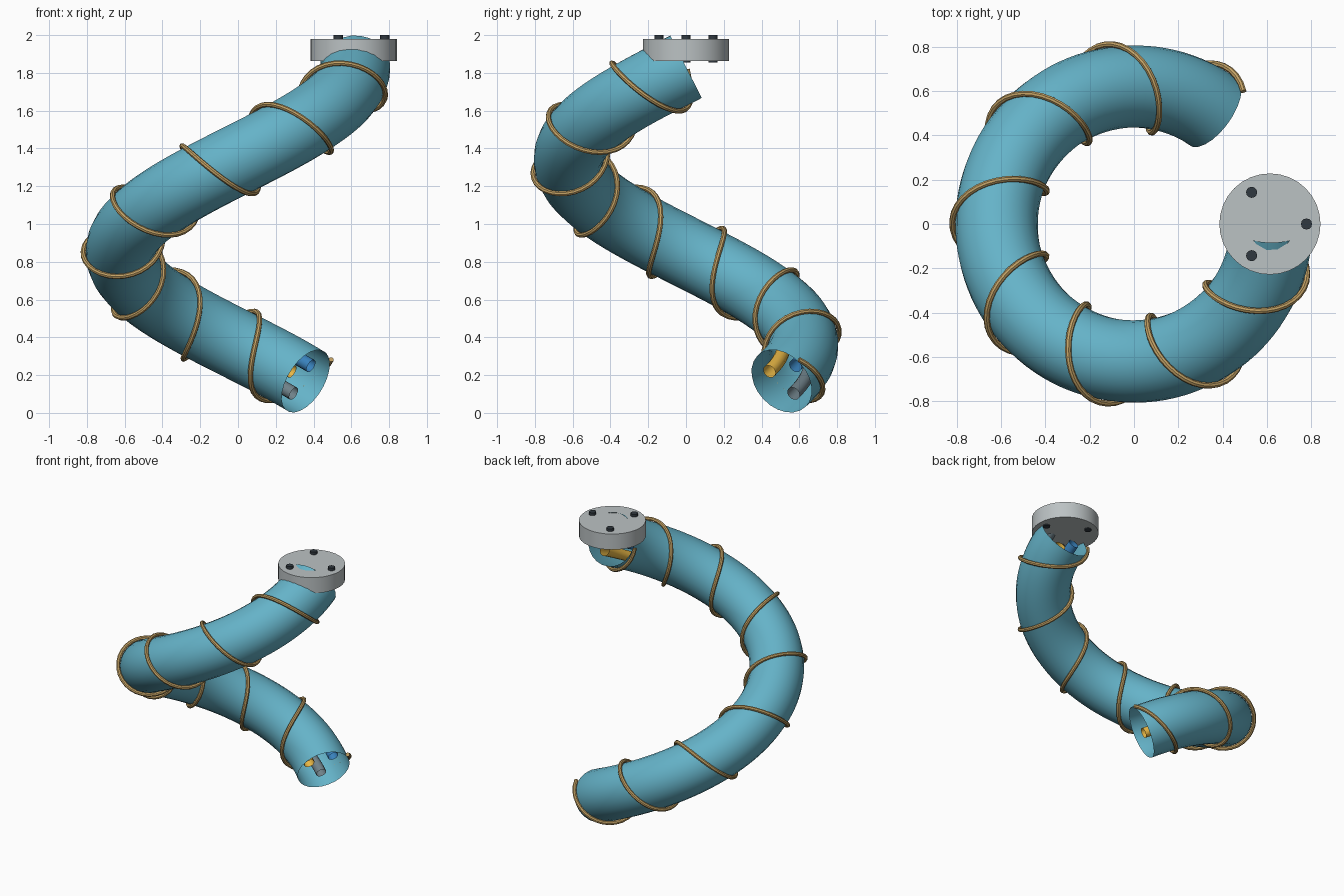
import bpy, bmesh
from math import sin, cos, radians, pi
from mathutils import Vector

if "Cube" in bpy.data.objects:
    bpy.data.objects.remove(bpy.data.objects["Cube"])

A0, A1 = radians(54.7), radians(360)      # angular span of the helix
R, Z0, Z1 = 0.62, 0.168, 1.832            # helix radius and end heights
RISE = (Z1 - Z0) / (A1 - A0)


def material(name, rgb):
    m = bpy.data.materials.new(name)
    m.diffuse_color = (*rgb, 1)
    m.use_nodes = True
    m.node_tree.nodes["Principled BSDF"].inputs["Base Color"].default_value = m.diffuse_color
    return m


def finish(bm, name, mat=None):
    me = bpy.data.meshes.new(name)
    bm.to_mesh(me)
    bm.free()
    ob = bpy.data.objects.new(name, me)
    bpy.context.collection.objects.link(ob)
    if mat:
        me.materials.append(mat)
    bpy.ops.object.select_all(action='DESELECT')
    ob.select_set(True)
    bpy.context.view_layer.objects.active = ob
    bpy.ops.object.shade_smooth_by_angle(angle=radians(35))
    return ob


def helix(a, dist=0.0, phi=0.0):
    """Point around the main helix: phi 0 is outward, 90 degrees is upward."""
    n = Vector((cos(a), sin(a), 0))
    t = Vector((-R * sin(a), R * cos(a), RISE)).normalized()
    return R * n + Vector((0, 0, Z0 + RISE * (a - A0))) + dist * (cos(phi) * n + sin(phi) * n.cross(t))


def sweep(name, path, radius, steps, sides, mat, caps=False):
    """Round tube along path(u), u from 0 to 1, with a twist-free frame."""
    bm = bmesh.new()
    rings, side = [], Vector((0.3, 0.5, 0.8))
    for i in range(steps + 1):
        u = i / steps
        t = (path(u + 1e-3) - path(u - 1e-3)).normalized()
        side = (side - t * side.dot(t)).normalized()
        up = t.cross(side)
        rings.append([bm.verts.new(path(u) + radius * (cos(k) * side + sin(k) * up))
                      for k in (2 * pi * j / sides for j in range(sides))])
    for a, b in zip(rings, rings[1:]):
        for j in range(sides):
            k = (j + 1) % sides
            bm.faces.new((a[j], a[k], b[k], b[j]))
    if caps:
        bm.faces.new(rings[0][::-1])
        bm.faces.new(rings[-1])
    return finish(bm, name, mat)


def cylinder(name, x, y, z0, z1, radius, sides, mat=None):
    bm = bmesh.new()
    bmesh.ops.create_cone(bm, cap_ends=True, segments=sides, radius1=radius, radius2=radius, depth=z1 - z0)
    bmesh.ops.translate(bm, verts=bm.verts, vec=(x, y, (z0 + z1) / 2))
    return finish(bm, name, mat)


# Open outer hose
sweep("hose", lambda u: helix(A0 + u * (A1 - A0)), 0.186, 96, 24, material("hose_blue", (0.13, 0.45, 0.58)))

# Wire wound around the hose
wire_turns = 7.6 * 2 * pi
sweep("wrapped_wire", lambda u: helix(A0 + u * (A1 - A0), 0.2, radians(40) - u * wire_turns),
      0.014, 240, 8, material("wire_brown", (0.55, 0.36, 0.13)), True)

# Three inner cables that drift around the hose axis
inset = radians(4)
for name, start, rgb in (("yellow_cable", 161, (0.8, 0.47, 0.06)),
                         ("blue_cable", 41, (0.04, 0.22, 0.5)),
                         ("grey_cable", -79, (0.16, 0.22, 0.25))):
    sweep(name, lambda u: helix(A0 + inset + u * (A1 - A0 - inset * 1.5), 0.1, radians(start + 136 * u)),
          0.037, 80, 12, material(name, rgb))

# End flange and its three bolts
cylinder("flange", 0.613, 0, 1.862, 1.98, 0.228, 32, material("flange_grey", (0.5, 0.54, 0.55)))
bolt_dark = material("bolt_dark", (0.03, 0.04, 0.05))
for i in range(3):
    a = i * 2 * pi / 3
    cylinder(f"bolt_{i + 1}", 0.613 + 0.165 * cos(a), 0.165 * sin(a), 1.855, 2.0, 0.025, 12, bolt_dark)
